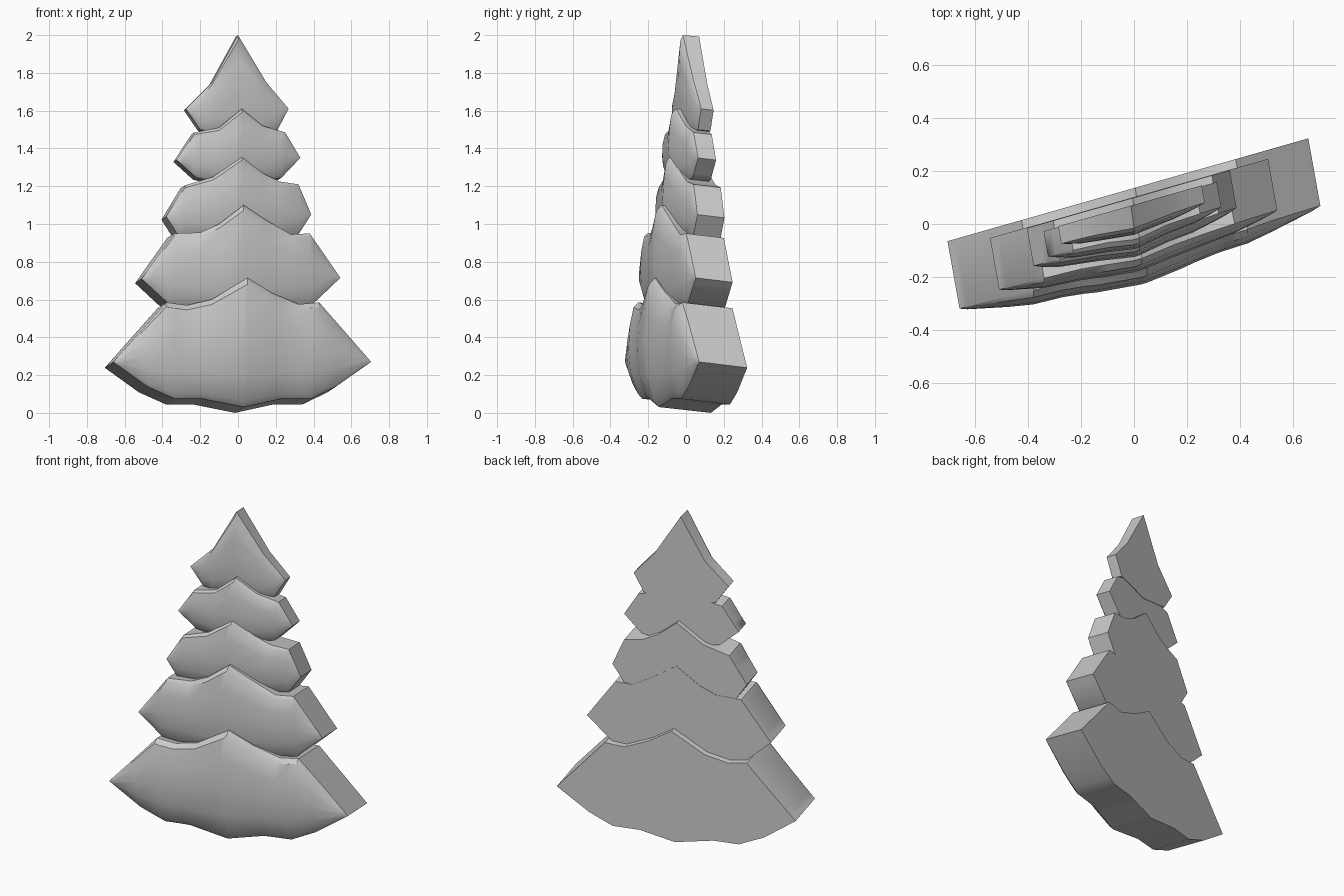
import bpy, bmesh

if "Cube" in bpy.data.objects:
    bpy.data.objects.remove(bpy.data.objects["Cube"])

LEAN = 0.285                      # the whole tree is turned: y grows with x
# rows from lower to upper edge: position, bulge, how fast it fades sideways
ROWS = [(0, 0.2, 3), (0.05, 0.5, 1.5), (0.25, 0.85, 1), (0.5, 1.0, 1),
        (0.75, 0.9, 1), (0.95, 0.75, 1.5), (1, 0.45, 3)]
# sideways pillow profile from centre to tip
PILLOW = [(0, 1), (0.12, 0.97), (0.38, 0.66), (0.62, 0.6), (0.95, 0.12), (1, 0)]


def height(line, x):
    for (x0, z0), (x1, z1) in zip(line, line[1:]):
        if x <= x1:
            return z0 + (z1 - z0) * (x - x0) / (x1 - x0)
    return line[-1][1]


def tier(name, hi, lo, front, back, bulge):
    """Thick slab from upper and lower edge lines, with a pillowed front."""
    left, right = hi[0], hi[-1]
    lo = [left] + lo + [right]
    xs = {p[0] for p in hi + lo}
    xs |= {left[0] + 0.03, right[0] - 0.03}
    xs = sorted(xs)
    mid, half = (left[0] + right[0]) / 2, (right[0] - left[0]) / 2
    depth = back - front
    bm = bmesh.new()
    grid, low_back, high_back = [], [], []
    for x in xs:
        zl, zh = height(lo, x), height(hi, x)
        f = height(PILLOW, min(1, abs(x - mid) / half))
        col = []
        for t, r, p in ROWS:
            y = LEAN * x + front - bulge * r * f ** p
            col.append(bm.verts.new((x, y, zl + (zh - zl) * t)))
        grid.append(col)
        # back outline, slightly shifted left and down
        xb, dz = x - 0.17 * depth, 0.115 * depth
        low_back.append(bm.verts.new((xb, LEAN * xb + back, zl - dz)))
        high_back.append(bm.verts.new((xb, LEAN * xb + back, zh - dz)))
    for i in range(len(xs) - 1):
        a, b = grid[i], grid[i + 1]
        for j in range(len(ROWS) - 1):
            bm.faces.new((a[j], b[j], b[j + 1], a[j + 1]))
        bm.faces.new((a[0], low_back[i], low_back[i + 1], b[0]))
        bm.faces.new((a[-1], b[-1], high_back[i + 1], high_back[i]))
        bm.faces.new((low_back[i], high_back[i], high_back[i + 1], low_back[i + 1]))
    bmesh.ops.remove_doubles(bm, verts=bm.verts[:], dist=0.0005)
    bmesh.ops.recalc_face_normals(bm, faces=bm.faces[:])
    mesh = bpy.data.meshes.new(name)
    bm.to_mesh(mesh)
    bm.free()
    ob = bpy.data.objects.new(name, mesh)
    bpy.context.collection.objects.link(ob)
    bpy.ops.object.select_all(action='DESELECT')
    ob.select_set(True)
    bpy.context.view_layer.objects.active = ob
    bpy.ops.object.shade_smooth_by_angle(angle=0.6)


# Widest tier at the bottom
tier("bottom_tier",
     [(-.66, .27), (-.38, .585), (-.27, .57), (-.14, .60), (.05, .715),
      (.18, .635), (.32, .575), (.43, .585), (.705, .27)],
     [(-.48, .14), (-.335, .075), (-.19, .075), (.03, .031), (.23, .075),
      (.385, .075), (.52, .14)], -.132, .136, .105)
# Middle tiers
tier("lower_tier",
     [(-.51, .71), (-.34, .95), (-.2, .955), (-.1, 1.0), (.03, 1.1),
      (.15, 1.02), (.28, .945), (.38, .95), (.542, .715)],
     [(-.37, .58), (0, .52), (.40, .58)], -.103, .102, .08)
tier("middle_tier",
     [(-.38, 1.04), (-.28, 1.205), (-.13, 1.25), (.02, 1.36), (.13, 1.27),
      (.22, 1.225), (.32, 1.21), (.388, 1.05)],
     [(-.32, .945), (0, .9), (.32, .945)], -.05, .1, .075)
tier("upper_tier",
     [(-.325, 1.34), (-.23, 1.485), (-.1, 1.51), (.02, 1.61), (.13, 1.52),
      (.25, 1.485), (.33, 1.35)],
     [(-.22, 1.245), (0, 1.2), (.23, 1.245)], -.03, .07, .065)
# Pointed top
tier("top_tier",
     [(-.275, 1.61), (-.14, 1.745), (0, 2.0), (.15, 1.75), (.268, 1.61)],
     [(-.2, 1.5), (0, 1.46), (.21, 1.5)], .004, .073, .045)
